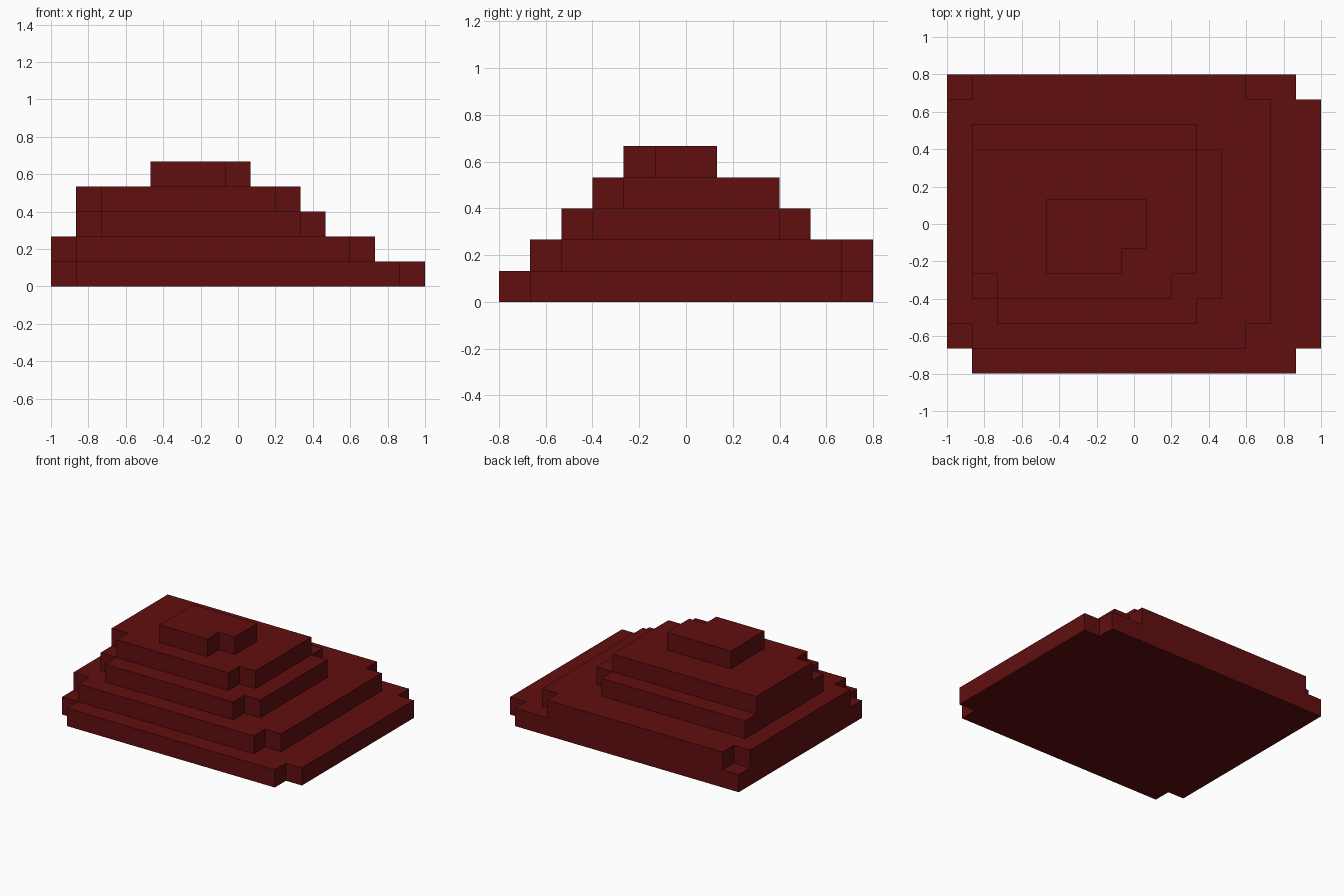
import bpy
import bmesh

cube = bpy.data.objects.get("Cube")
if cube:
    bpy.data.objects.remove(cube, do_unlink=True)

CELL = 2 / 15  # edge of one grid block; the footprint is 15 x 12 blocks

# Single dark red material
red = bpy.data.materials.new("dark_red")
red.use_nodes = True
colour = (0.12, 0.0045, 0.0048, 1)
red.diffuse_color = colour
bsdf = red.node_tree.nodes["Principled BSDF"]
bsdf.inputs["Base Color"].default_value = colour
bsdf.inputs["Roughness"].default_value = 0.9


def outline(x0, x1, y0, y1, notches):
    """Counter-clockwise rectangle with one-block notches at the named corners."""
    corners = {
        "FL": [(x0, y0 + 1), (x0 + 1, y0 + 1), (x0 + 1, y0)],
        "FR": [(x1 - 1, y0), (x1 - 1, y0 + 1), (x1, y0 + 1)],
        "BR": [(x1, y1 - 1), (x1 - 1, y1 - 1), (x1 - 1, y1)],
        "BL": [(x0 + 1, y1), (x0 + 1, y1 - 1), (x0, y1 - 1)],
    }
    plain = {"FL": (x0, y0), "FR": (x1, y0), "BR": (x1, y1), "BL": (x0, y1)}
    points = []
    for key, cut in corners.items():
        points += cut if key in notches else [plain[key]]
    return points


def tier(name, level, rect, notches):
    """Extrude a notched outline one block high at the given level."""
    bm = bmesh.new()
    verts = [bm.verts.new(((x - 7.5) * CELL, (y - 6) * CELL, level * CELL))
             for x, y in outline(*rect, notches)]
    base = bm.faces.new(verts)
    top = bmesh.ops.extrude_face_region(bm, geom=[base], use_keep_orig=True)["geom"]
    bmesh.ops.translate(bm, vec=(0, 0, CELL),
                        verts=[g for g in top if isinstance(g, bmesh.types.BMVert)])
    bmesh.ops.recalc_face_normals(bm, faces=bm.faces[:])
    mesh = bpy.data.meshes.new(name)
    bm.to_mesh(mesh)
    bm.free()
    mesh.materials.append(red)
    obj = bpy.data.objects.new(name, mesh)
    bpy.context.collection.objects.link(obj)


# Stepped tiers: (x0, x1, y0, y1) in blocks, and the notched corners
tiers = [
    ("base_tier", (0, 15, 0, 12), {"FL", "FR", "BR"}),
    ("second_tier", (0, 13, 1, 12), {"FL", "FR", "BR", "BL"}),
    ("third_tier", (1, 11, 2, 10), {"FL", "FR", "BR"}),
    ("fourth_tier", (1, 10, 3, 9), {"FL", "FR"}),
    ("top_tier", (4, 8, 4, 7), {"FR"}),
]
for level, (name, rect, notches) in enumerate(tiers):
    tier(name, level, rect, notches)
